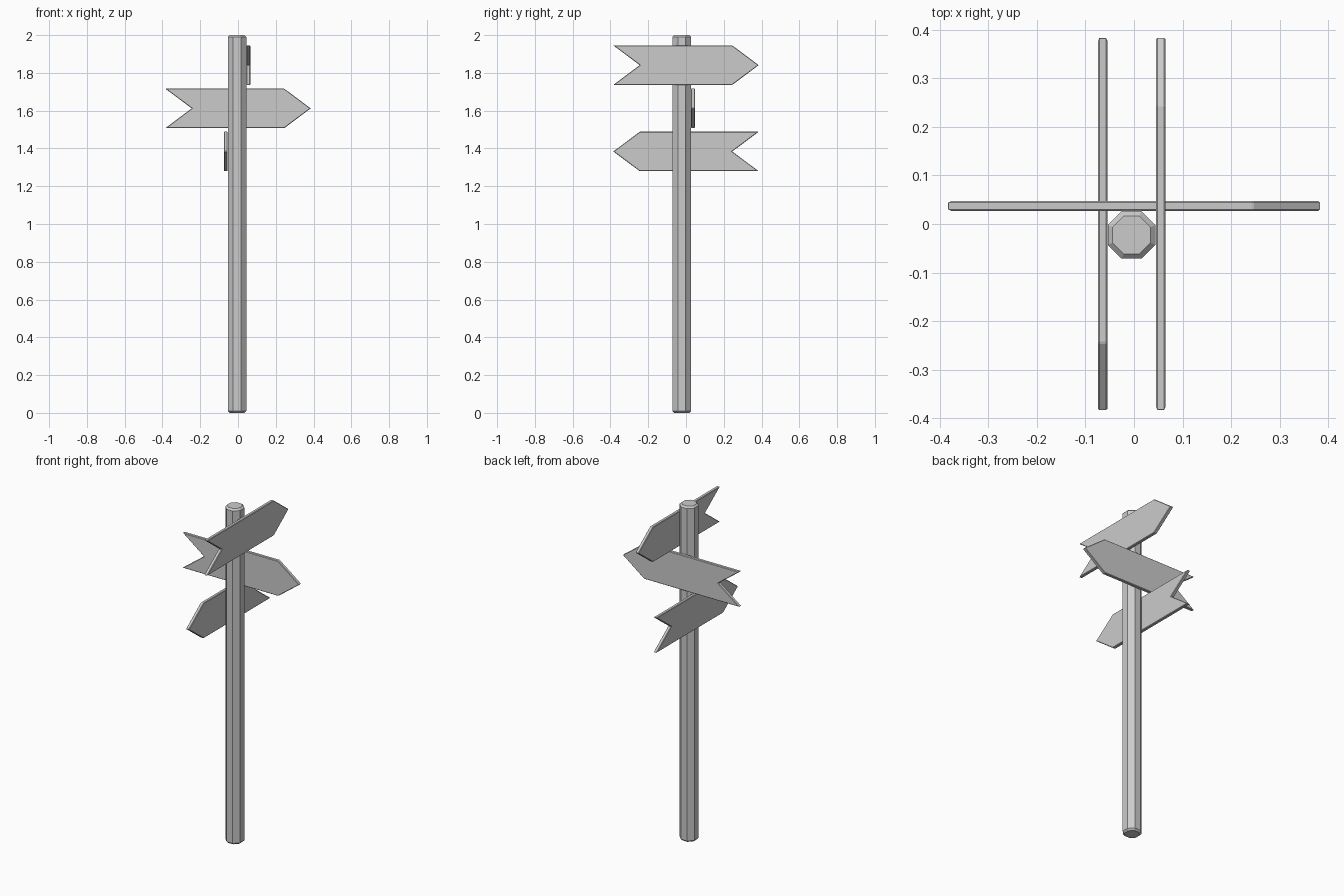
import bpy, bmesh
from math import pi, cos, sin

if "Cube" in bpy.data.objects:
    bpy.data.objects.remove(bpy.data.objects["Cube"])

# Extrude a closed outline along a vector, then bevel the chosen edges
def make_prism(name, outline, direction, bevel, edge_test):
    bm = bmesh.new()
    face = bm.faces.new([bm.verts.new(p) for p in outline])
    ext = bmesh.ops.extrude_face_region(bm, geom=[face], use_keep_orig=True)
    moved = [g for g in ext["geom"] if isinstance(g, bmesh.types.BMVert)]
    bmesh.ops.translate(bm, verts=moved, vec=direction)
    bmesh.ops.recalc_face_normals(bm, faces=bm.faces[:])
    edges = [e for e in bm.edges if edge_test(e)]
    bmesh.ops.bevel(bm, geom=edges, offset=bevel, segments=1, affect='EDGES')
    bmesh.ops.recalc_face_normals(bm, faces=bm.faces[:])
    mesh = bpy.data.meshes.new(name)
    bm.to_mesh(mesh)
    bm.free()
    obj = bpy.data.objects.new(name, mesh)
    bpy.context.collection.objects.link(obj)
    return obj

# Octagonal post, flats facing the axes, chamfered at both ends
def is_rim(edge):
    return abs(edge.verts[0].co.z - edge.verts[1].co.z) < 1e-4

radius = 0.049 / cos(pi / 8)
octagon = [(radius * cos(pi / 8 + i * pi / 4), radius * sin(pi / 8 + i * pi / 4), 0)
           for i in range(8)]
post = make_prism("post", octagon, (0, 0, 2.0), 0.01, is_rim)
post.location = (-0.005, -0.0225, 0)

# Arrow board: pointed at +x, swallow-tail notch at -x, thin bevel all round
L, S, H, T = 0.385, 0.245, 0.1045, 0.01
arrow = [(x, -T, z) for x, z in
         [(-L, -H), (S, -H), (L, 0), (S, H), (-L, H), (-S, 0)]]

def make_board(name, location, angle):
    board = make_prism(name, arrow, (0, 2 * T, 0), 0.003, lambda e: True)
    board.location = location
    board.rotation_euler.z = angle

make_board("top_arrow_board", (0.055, 0, 1.841), pi / 2)
make_board("middle_arrow_board", (0, 0.037, 1.612), 0)
make_board("bottom_arrow_board", (-0.0645, 0, 1.384), -pi / 2)
